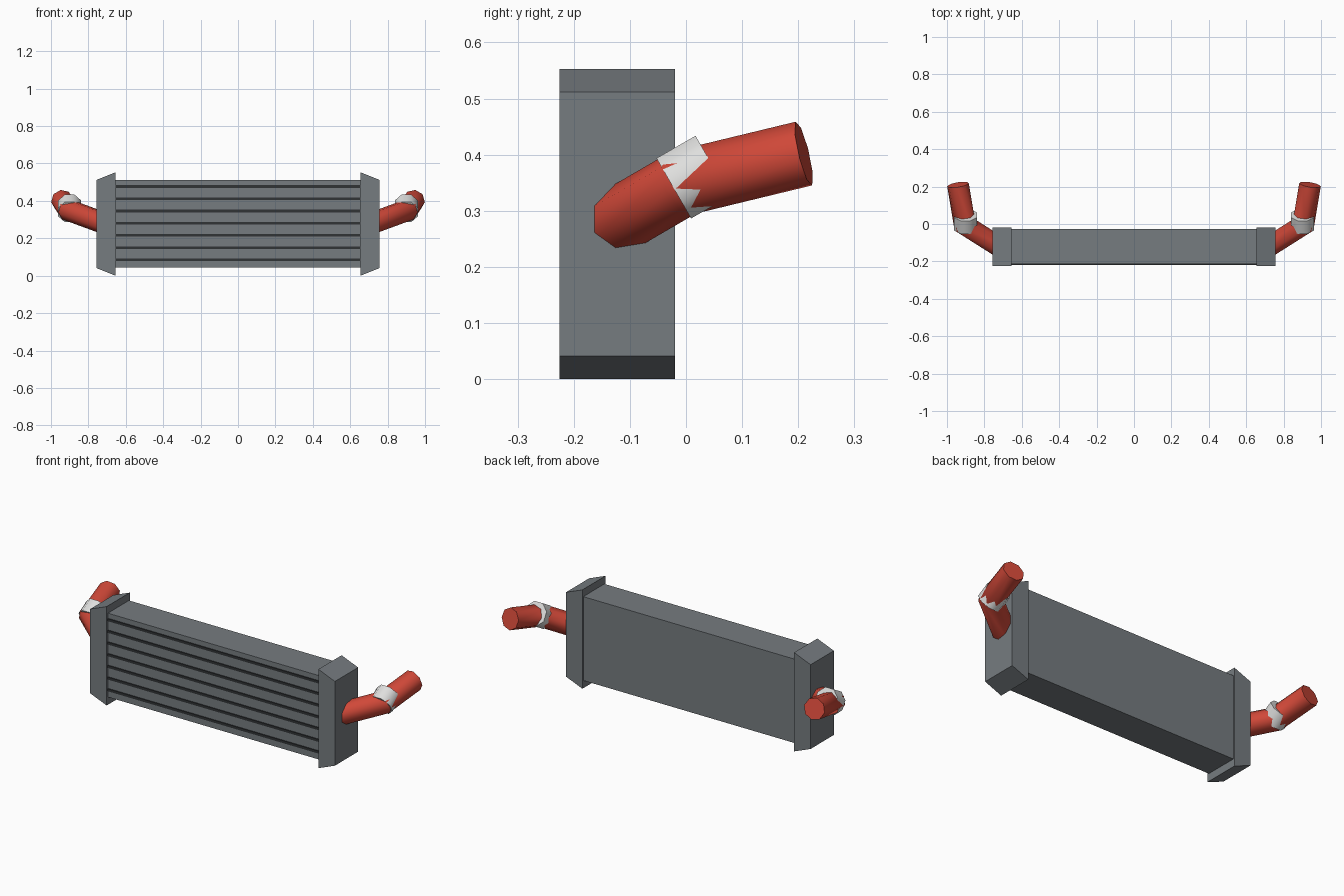
import bpy, bmesh, math
from mathutils import Vector

if "Cube" in bpy.data.objects:
    bpy.data.objects.remove(bpy.data.objects["Cube"], do_unlink=True)


def material(name, rgb):
    mat = bpy.data.materials.new(name)
    mat.use_nodes = True
    mat.diffuse_color = (*rgb, 1)
    mat.node_tree.nodes["Principled BSDF"].inputs["Base Color"].default_value = (*rgb, 1)
    return mat


grey = material("metal grey", (0.18, 0.20, 0.215))
dark = material("fin dark grey", (0.03, 0.033, 0.036))
red = material("hose red", (0.63, 0.065, 0.04))
white = material("clamp white", (0.74, 0.74, 0.73))


def finish(name, bm, mat, smooth=False):
    bmesh.ops.recalc_face_normals(bm, faces=bm.faces)
    mesh = bpy.data.meshes.new(name)
    bm.to_mesh(mesh)
    bm.free()
    mesh.materials.append(mat)
    obj = bpy.data.objects.new(name, mesh)
    bpy.context.collection.objects.link(obj)
    if smooth:
        bpy.ops.object.select_all(action="DESELECT")
        obj.select_set(True)
        bpy.context.view_layer.objects.active = obj
        bpy.ops.object.shade_smooth_by_angle(angle=math.radians(50))


def loft(name, rings, mat, smooth=False):
    """Join rings of points into a closed tube with end caps."""
    bm = bmesh.new()
    loops = [[bm.verts.new(p) for p in ring] for ring in rings]
    n = len(loops[0])
    for a, b in zip(loops, loops[1:]):
        for i in range(n):
            j = (i + 1) % n
            bm.faces.new((a[i], a[j], b[j], b[i]))
    bm.faces.new(loops[0])
    bm.faces.new(loops[-1])
    finish(name, bm, mat, smooth)


def section(x, y0, y1, z0, z1):
    return [(x, y0, z0), (x, y1, z0), (x, y1, z1), (x, y0, z1)]


def box(name, half_x, y0, y1, z0, z1, mat):
    loft(name, [section(x, y0, y1, z0, z1) for x in (-half_x, half_x)], mat)


def circle(center, axis, radius, sides=8):
    axis = axis.normalized()
    u = axis.cross(Vector((0, 0, 1))).normalized()
    v = u.cross(axis)
    angles = [math.tau * (i + 0.5) / sides for i in range(sides)]
    return [center + radius * (u * math.cos(a) + v * math.sin(a)) for a in angles]


def slide(ring, direction, point, normal):
    """Move a ring along a direction until it lies on a plane."""
    return [p + direction * ((point - p).dot(normal) / direction.dot(normal)) for p in ring]


# Core with thin dark fins across the front
box("radiator_core", 0.66, -0.214, -0.028, 0.043, 0.512, grey)
for i in range(7):
    z = 0.085 + i * 0.0653
    box(f"front_fin_{i + 1}", 0.657, -0.219, -0.205, z - 0.007, z + 0.007, dark)

for side, s in (("left", 1), ("right", -1)):
    # End tank, tapering outwards
    loft(f"{side}_end_tank", [section(s * 0.655, -0.225, -0.02, 0, 0.553),
                              section(s * 0.757, -0.225, -0.02, 0.041, 0.512)], grey)
    # Bent hose with a mitred elbow
    start = Vector((s * 0.72, -0.122, 0.282))
    elbow = Vector((s * 0.905, -0.005, 0.35))
    end = Vector((s * 0.941, 0.21, 0.402))
    d1, d2 = (elbow - start).normalized(), (end - elbow).normalized()
    first = circle(start, d1, 0.059)
    middle = slide(first, d1, elbow, d1 + d2)
    loft(f"{side}_hose", [first, middle, slide(middle, d2, end, d2)], red, True)
    # Clamp around the elbow
    axis = Vector((0, 0.87, 0.5))
    center = Vector((s * 0.9, 0.013, 0.36))
    loft(f"{side}_hose_clamp", [circle(center + axis * h, axis, 0.067)
                                for h in (-0.04, 0.04)], white, True)
